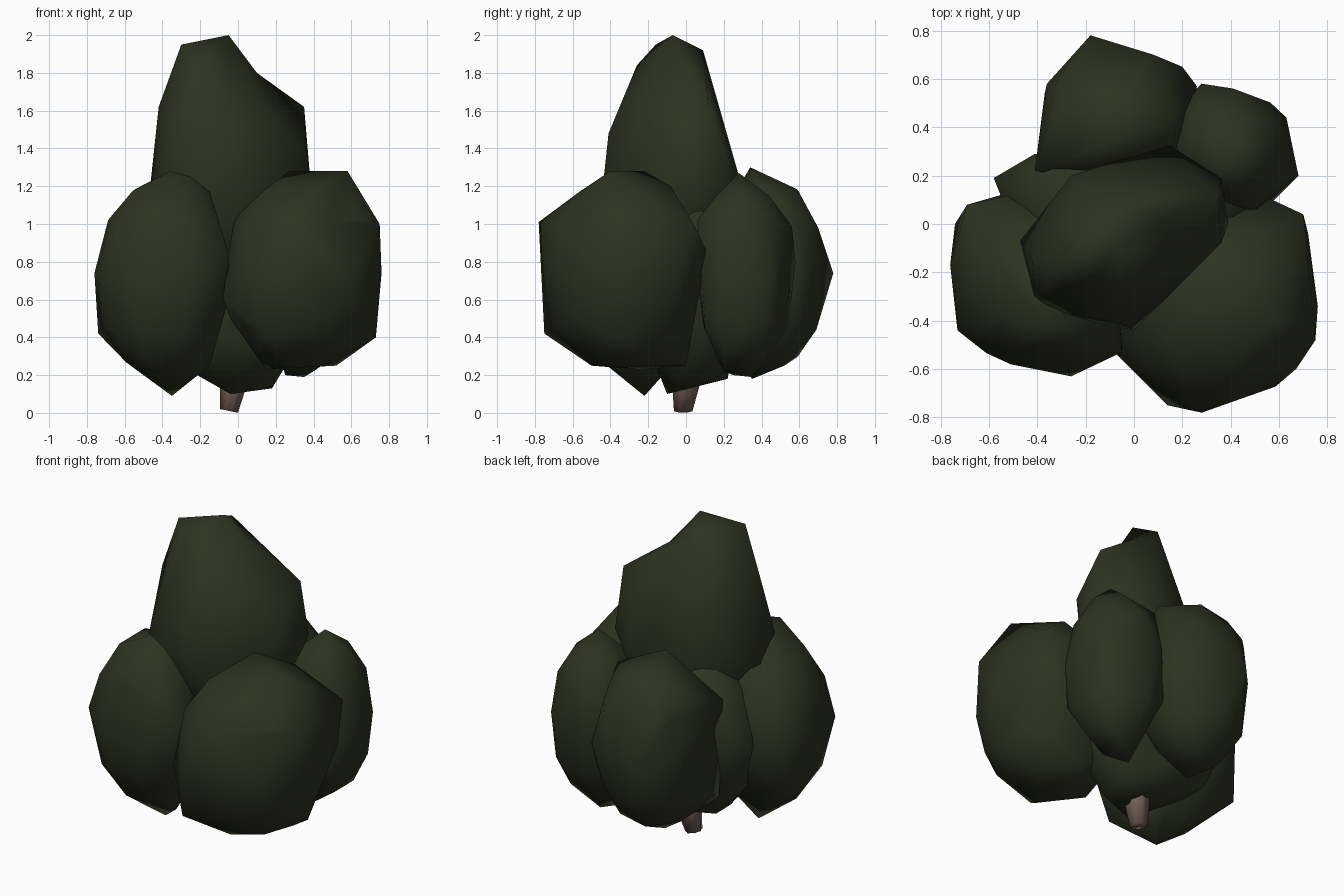
import bpy, bmesh, math
from mathutils import Vector


def material(name, color):
    m = bpy.data.materials.new(name)
    m.diffuse_color = (*color, 1)
    return m


leaf = material("dark leaf green", (0.026, 0.033, 0.0145))
bark = material("bark brown", (0.18, 0.12, 0.092))


def finish(bm, name, mat):
    me = bpy.data.meshes.new(name)
    bmesh.ops.recalc_face_normals(bm, faces=bm.faces[:])
    for f in bm.faces:
        f.smooth = True
    bm.to_mesh(me)
    bm.free()
    me.materials.append(mat)
    ob = bpy.data.objects.new(name, me)
    bpy.context.collection.objects.link(ob)
    return ob


def clump(name, centre, radii, power, corners, dent=None):
    """Boxy ellipsoid wrapped in one hull with a few irregular corners."""
    ball = bmesh.new()
    bmesh.ops.create_icosphere(ball, subdivisions=2, radius=1)
    bm = bmesh.new()
    for v in ball.verts:
        p = [math.copysign(abs(a) ** power, a) * r for a, r in zip(v.co, radii)]
        bm.verts.new(Vector(centre) + Vector(p))
    ball.free()
    for c in corners:
        bm.verts.new(c)
    bmesh.ops.convex_hull(bm, input=bm.verts[:])
    bmesh.ops.delete(bm, geom=[v for v in bm.verts if not v.link_faces], context='VERTS')
    bmesh.ops.dissolve_degenerate(bm, dist=0.03, edges=bm.edges[:])
    if dent:
        # split the nearest edge and press its middle in
        d = Vector(dent)
        e = min(bm.edges, key=lambda e: ((e.verts[0].co + e.verts[1].co) / 2 - d).length)
        new = bmesh.ops.subdivide_edges(bm, edges=[e], cuts=1)
        for v in [g for g in new["geom_inner"] if isinstance(g, bmesh.types.BMVert)]:
            v.co = d
        bmesh.ops.triangulate(bm, faces=bm.faces[:])
    return finish(bm, name, leaf)


# Tall crown
clump("crown_clump", (-0.04, -0.05, 1.2), (0.34, 0.27, 0.64), 1, [
    (-0.05, -0.07, 2.0), (-0.30, -0.16, 1.95), (-0.10, 0.09, 1.92),
    (0.35, 0.12, 1.62), (-0.42, -0.15, 1.62), (-0.2, -0.26, 1.84),
    (-0.05, -0.41, 1.48), (0.0, -0.44, 1.2), (-0.41, -0.35, 1.1),
    (-0.47, -0.07, 1.15), (-0.26, 0.2, 1.3), (0.14, 0.33, 1.08),
    (0.36, 0.19, 1.25), (0.39, 0.0, 1.15), (0.36, -0.08, 1.38)],
    dent=(0.10, 0.02, 1.80))

# Front right
clump("front_right_clump", (0.33, -0.33, 0.74), (0.40, 0.41, 0.50), 0.85, [
    (0.28, -0.78, 1.01), (0.14, -0.75, 0.42), (0.42, -0.73, 0.7),
    (0.67, -0.60, 0.72), (0.75, -0.48, 1.0), (0.76, -0.34, 0.74),
    (0.73, -0.35, 0.40), (0.72, -0.04, 0.75), (0.70, 0.04, 1.0),
    (0.58, -0.40, 1.28), (0.45, -0.08, 1.2), (0.27, -0.22, 1.28),
    (0.55, 0.11, 0.85), (0.52, -0.2, 0.25), (0.4, 0.0, 0.25),
    (0.3, -0.5, 0.25), (0.15, -0.25, 0.23), (-0.08, -0.53, 0.6),
    (-0.05, -0.4, 0.85)])

# Front left
clump("front_left_clump", (-0.40, -0.25, 0.72), (0.33, 0.34, 0.52), 0.85, [
    (-0.36, -0.42, 1.28), (-0.25, -0.44, 1.25), (-0.15, -0.42, 1.17),
    (-0.05, -0.53, 0.85), (-0.15, -0.4, 0.25), (-0.35, -0.22, 0.09),
    (-0.49, -0.3, 0.24), (-0.74, 0.0, 0.42), (-0.76, -0.17, 0.74),
    (-0.69, 0.08, 0.98), (-0.73, -0.44, 0.75), (-0.51, -0.58, 0.7),
    (-0.26, -0.63, 0.7), (-0.54, -0.2, 1.19), (-0.46, 0.13, 0.8),
    (-0.55, 0.12, 0.6), (-0.05, -0.4, 0.6)])

# Back left
clump("back_left_clump", (-0.08, 0.43, 0.74), (0.30, 0.27, 0.5), 0.75, [
    (-0.1, 0.34, 1.3), (-0.12, 0.65, 1.06), (0.08, 0.70, 0.98),
    (-0.18, 0.78, 0.74), (-0.36, 0.58, 0.8), (-0.41, 0.22, 1.02),
    (-0.4, 0.24, 0.42), (0.2, 0.65, 0.75), (-0.08, 0.69, 0.44),
    (-0.08, 0.52, 0.25), (-0.1, 0.35, 0.18), (0.26, 0.57, 0.7),
    (0.18, 0.42, 1.18), (-0.3, 0.6, 1.06), (-0.3, 0.58, 0.42)])

# Back right
clump("back_right_clump", (0.40, 0.30, 0.73), (0.25, 0.24, 0.48), 0.8, [
    (0.41, 0.28, 1.27), (0.41, 0.56, 0.99), (0.28, 0.58, 0.8),
    (0.63, 0.44, 0.75), (0.68, 0.2, 0.72), (0.5, 0.06, 1.02),
    (0.58, 0.1, 0.5), (0.35, 0.54, 0.45), (0.35, 0.35, 0.19),
    (0.4, 0.2, 0.22), (0.15, 0.42, 0.8), (0.2, 0.5, 0.52),
    (0.25, 0.48, 1.08), (0.25, 0.25, 0.2)])

# Inner core seen between the outer clumps
clump("core_clump", (-0.05, 0.02, 0.69), (0.43, 0.27, 0.48), 0.7, [
    (-0.58, 0.19, 0.75), (-0.41, 0.29, 0.85), (0.47, -0.02, 0.8),
    (0.45, 0.08, 1.0), (0.1, 0.07, 1.18), (-0.04, -0.1, 0.1),
    (0.18, -0.04, 0.13), (-0.2, 0.0, 0.2), (0.2, 0.22, 0.18),
    (-0.35, 0.2, 0.28), (-0.3, 0.2, 1.15)])

# Short leaning, ribbed trunk
bm = bmesh.new()
rings = []
N = 14
for z, x, y, r in [(0.0, -0.045, -0.015, 0.05), (0.15, -0.02, 0.0, 0.075), (0.4, 0.02, 0.01, 0.085)]:
    ring = []
    for i in range(N):
        a = math.tau * i / N
        k = r * (1.0 if i % 2 else 0.82)
        lift = -0.2 * k * math.cos(a) + 0.01 if z == 0 else 0
        ring.append(bm.verts.new((x + k * math.cos(a), y + k * math.sin(a), z + max(lift, 0))))
    rings.append(ring)
for lo, hi in zip(rings, rings[1:]):
    for i in range(N):
        bm.faces.new((lo[i], lo[(i + 1) % N], hi[(i + 1) % N], hi[i]))
bm.faces.new(rings[0][::-1])
bm.faces.new(rings[-1])
finish(bm, "trunk", bark)
